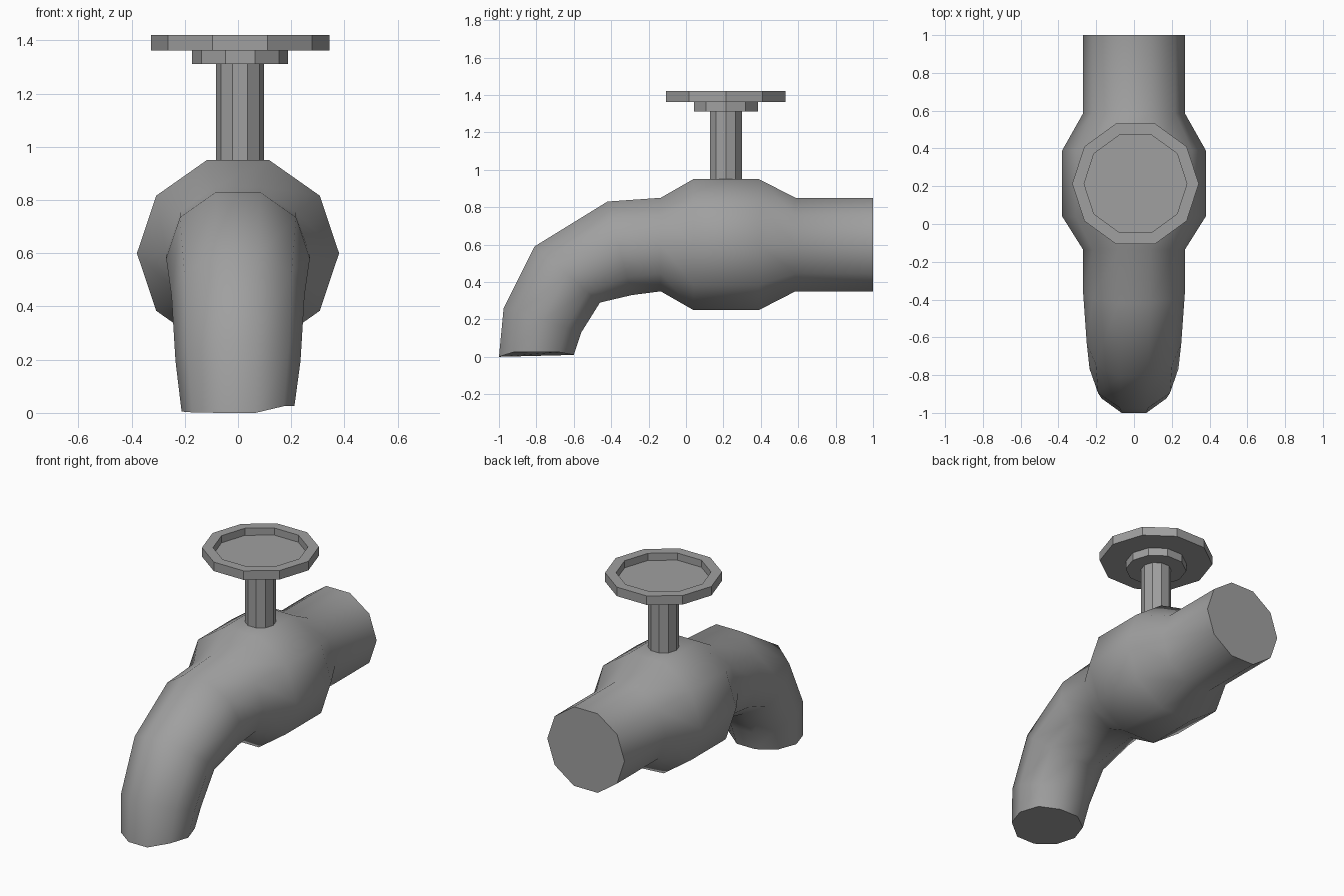
import bpy, bmesh
from math import cos, sin, tau, radians

cube = bpy.data.objects.get("Cube")
if cube:
    bpy.data.objects.remove(cube, do_unlink=True)

SIDES = 10
FLAT = sin(tau / 5)   # height of the flat top edge of a unit decagon

metal = bpy.data.materials.new("grey metal")
metal.use_nodes = True
grey = (0.35, 0.35, 0.35, 1)
metal.diffuse_color = grey
metal.node_tree.nodes["Principled BSDF"].inputs["Base Color"].default_value = grey


def loft(name, rings, smooth=False):
    """Skin a list of ten-sided rings and cap both ends."""
    bm = bmesh.new()
    loops = [[bm.verts.new(p) for p in ring] for ring in rings]
    for a, b in zip(loops, loops[1:]):
        for i in range(SIDES):
            j = (i + 1) % SIDES
            bm.faces.new((a[i], a[j], b[j], b[i]))
    bm.faces.new(loops[0][::-1])
    bm.faces.new(loops[-1])
    bmesh.ops.recalc_face_normals(bm, faces=bm.faces)
    mesh = bpy.data.meshes.new(name)
    bm.to_mesh(mesh)
    bm.free()
    mesh.materials.append(metal)
    obj = bpy.data.objects.new(name, mesh)
    bpy.context.collection.objects.link(obj)
    if smooth:
        bpy.ops.object.select_all(action='DESELECT')
        obj.select_set(True)
        bpy.context.view_layer.objects.active = obj
        bpy.ops.object.shade_smooth_by_angle(angle=radians(60))
    return obj


def pipe_ring(top, bottom, half_width):
    """Cross-section through a top and a bottom (y, z) point."""
    cy, cz = (top[0] + bottom[0]) / 2, (top[1] + bottom[1]) / 2
    hy, hz = (top[0] - cy) / FLAT, (top[1] - cz) / FLAT
    angles = [tau * i / SIDES for i in range(SIDES)]
    return [(half_width * cos(a), cy + hy * sin(a), cz + hz * sin(a)) for a in angles]


def turned(name, profile):
    """Flat-shaded turned part on the valve axis, from (radius, z) pairs."""
    angles = [tau * i / SIDES for i in range(SIDES)]
    return loft(name, [[(0.008 + r * cos(a), 0.213 + r * sin(a), z) for a in angles]
                       for r, z in profile])


# Inlet pipe, valve bulge and curved spout in one skin
sections = [
    ((1, 0.85), (1, 0.35), 0.27),
    ((0.585, 0.85), (0.585, 0.35), 0.27),
    ((0.39, 0.95), (0.39, 0.25), 0.38),
    ((0.04, 0.95), (0.04, 0.25), 0.38),
    ((-0.135, 0.85), (-0.135, 0.35), 0.27),
    ((-0.42, 0.83), (-0.29, 0.33), 0.27),
    ((-0.81, 0.59), (-0.46, 0.29), 0.25),
    ((-0.975, 0.26), (-0.56, 0.13), 0.235),
    ((-1, 0), (-0.6, 0.01), 0.212),
]
rings = [pipe_ring(*s) for s in sections]
# Spout lip is cut slightly higher on the left side
rings[-1] = [(x, y, 0.025 if x > 0.1 else max(z, 0)) for x, y, z in rings[-1]]
loft("tap_body", rings, smooth=True)

# Valve stem, collar and dished hand wheel
turned("valve_stem", [(0.09, 0.9), (0.09, 1.315)])
turned("wheel_collar", [(0.18, 1.312), (0.18, 1.364)])
turned("hand_wheel", [(0.335, 1.363), (0.335, 1.42), (0.272, 1.42), (0.272, 1.375)])
